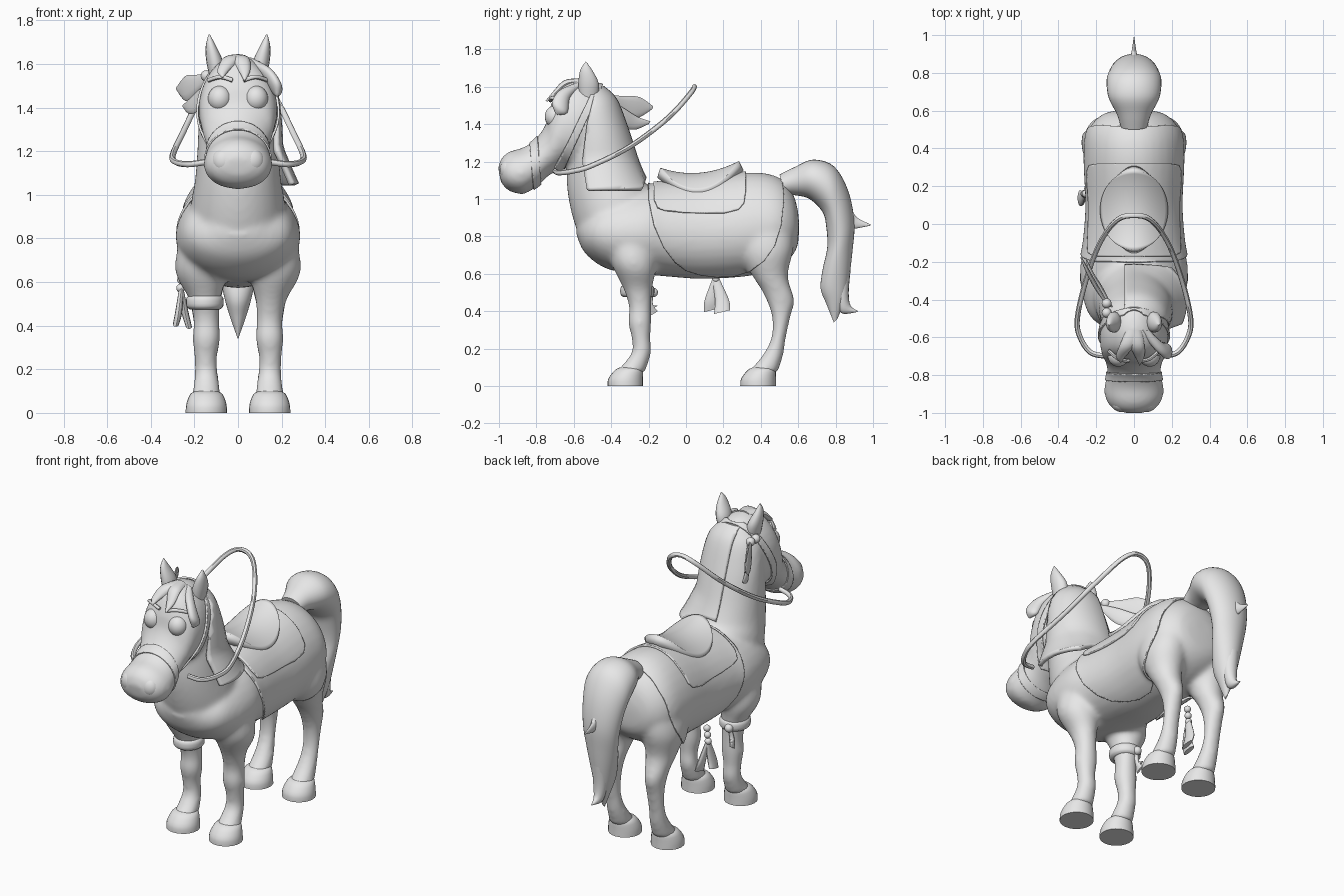
import bpy, bmesh, math
from mathutils import Vector

GREY = bpy.data.materials.new("light_grey")
GREY.diffuse_color = (0.8, 0.8, 0.8, 1)


def select(ob):
    bpy.ops.object.select_all(action='DESELECT')
    ob.select_set(True)
    bpy.context.view_layer.objects.active = ob


def finish(ob, thick=0):
    select(ob)
    ob.data.materials.clear()
    ob.data.materials.append(GREY)
    if thick:
        m = ob.modifiers.new("thickness", 'SOLIDIFY')
        m.thickness = thick
    bpy.ops.object.shade_smooth_by_angle(angle=math.radians(45))
    return ob


def add(name, bm, thick=0):
    me = bpy.data.meshes.new(name)
    bm.to_mesh(me)
    bm.free()
    ob = bpy.data.objects.new(name, me)
    bpy.context.collection.objects.link(ob)
    return finish(ob, thick)


def spline(keys, n):
    """Smooth interpolation through tuples of numbers."""
    out, k = [], [keys[0]] + list(keys) + [keys[-1]]
    for i in range(1, len(k) - 2):
        for s in range(n):
            t = s / n
            out.append([b + 0.5 * t * (c - a + t * (2*a - 5*b + 4*c - d + t * (3*(b - c) + d - a)))
                        for a, b, c, d in zip(*k[i - 1:i + 3])])
    return out + [list(keys[-1])]


def loft(keys, n=5, seg=32, off=0, egg=0, flip=1):
    """Keys: (y, z of one edge, y, z of the opposite edge, half width, centre x)."""
    bm = bmesh.new()
    rings = []
    for ya, za, yb, zb, w, x in spline([tuple(k) + (0,) * (6 - len(k)) for k in keys], n):
        c, h = Vector((0, (ya + yb) / 2, (za + zb) / 2)), Vector((0, (ya - yb) / 2, (za - zb) / 2))
        h *= 1 + off / max(h.length, 0.02)
        w = max(w, 0.002) + off
        ring = []
        for i in range(seg):
            a = 2 * math.pi * i / seg
            p = c + h * math.sin(a)
            p.x = flip * (x + w * math.cos(a) * (1 - egg * math.sin(a)))
            ring.append(bm.verts.new(p))
        rings.append(ring)
    for r, q in zip(rings, rings[1:]):
        for i in range(seg):
            j = (i + 1) % seg
            bm.faces.new((r[i], r[j], q[j], q[i]))
    bm.faces.new(rings[0])
    bm.faces.new(rings[-1])
    bmesh.ops.recalc_face_normals(bm, faces=bm.faces)
    return bm


def patch(bm, outline, min_x=None):
    """Trim a shell to a convex counter-clockwise side outline of (y, z)."""
    cuts = [((0, *p), (0, q[1] - p[1], p[0] - q[0])) for p, q in zip(outline, outline[1:] + outline[:1])]
    if min_x is not None:
        cuts.append(((min_x, 0, 0), (-1, 0, 0)))
    for co, no in cuts:
        bmesh.ops.bisect_plane(bm, geom=bm.verts[:] + bm.edges[:] + bm.faces[:],
                               plane_co=co, plane_no=no, clear_outer=True)
    return bm


def ball(name, loc, r):
    bm = bmesh.new()
    bmesh.ops.create_uvsphere(bm, u_segments=24, v_segments=16, radius=1)
    for v in bm.verts:
        v.co = Vector(loc) + Vector([a * b for a, b in zip(v.co, r)])
    return add(name, bm)


def tube(name, pts, r):
    cu = bpy.data.curves.new(name, 'CURVE')
    cu.dimensions = '3D'
    cu.bevel_depth, cu.bevel_resolution, cu.use_fill_caps = r, 2, True
    path = spline(pts, 6)
    sp = cu.splines.new('POLY')
    sp.points.add(len(path) - 1)
    for p, q in zip(sp.points, path):
        p.co = (*q, 1)
    ob = bpy.data.objects.new(name, cu)
    bpy.context.collection.objects.link(ob)
    select(ob)
    bpy.ops.object.convert(target='MESH')
    return finish(bpy.context.object)


# Trunk, neck, head and legs, fused into one smooth skin
BODY = [(.60, .93, .605, .86, .06), (.57, 1.03, .59, .73, .165), (.49, 1.105, .50, .64, .24),
        (.35, 1.13, .35, .59, .255), (.1, 1.095, .1, .572, .245), (-.1, 1.08, -.1, .585, .26),
        (-.22, 1.065, -.25, .60, .285), (-.35, 1.05, -.42, .625, .27), (-.45, 1.0, -.54, .71, .22),
        (-.53, .93, -.59, .82, .1)]
NECK = [(-.53, .70, -.2, .85, .22), (-.60, .88, -.18, 1.03, .215), (-.635, 1.05, -.22, 1.09, .197),
        (-.635, 1.2, -.27, 1.2, .187), (-.62, 1.35, -.33, 1.38, .177), (-.62, 1.48, -.39, 1.53, .15),
        (-.58, 1.58, -.46, 1.6, .08)]
HEAD = [(-.40, 1.52, -.42, 1.40, .06), (-.44, 1.6, -.47, 1.25, .14), (-.55, 1.64, -.58, 1.17, .178),
        (-.66, 1.61, -.64, 1.18, .178), (-.72, 1.51, -.69, 1.15, .165), (-.745, 1.41, -.74, 1.12, .147),
        (-.80, 1.325, -.79, 1.07, .143), (-.87, 1.275, -.83, 1.045, .155), (-.94, 1.255, -.875, 1.025, .155),
        (-.985, 1.22, -.95, 1.045, .125), (-1.005, 1.17, -.99, 1.09, .06)]
FRONT_LEG = [(-.42, .82, -.16, .82, .10, .165), (-.40, .66, -.16, .64, .118, .17), (-.335, .52, -.18, .52, .072, .152),
             (-.305, .42, -.185, .42, .06, .145), (-.31, .34, -.185, .34, .064, .145),
             (-.29, .25, -.19, .25, .052, .148), (-.295, .17, -.185, .18, .054, .145), (-.38, .07, -.22, .07, .068, .145)]
HIND_LEG = [(.25, .85, .56, .9, .1, .14), (.29, .7, .575, .74, .118, .15), (.36, .58, .545, .59, .088, .15),
            (.41, .50, .58, .46, .064, .15), (.455, .39, .56, .375, .054, .148), (.46, .28, .535, .26, .049, .148),
            (.42, .18, .52, .165, .054, .145), (.33, .07, .49, .07, .068, .145)]
SIDES = (("left", 1), ("right", -1))
parts = [add("horse_body", loft(BODY, egg=.1)), add("neck", loft(NECK)), add("head", loft(HEAD, egg=.07))]
for side, f in SIDES:
    parts += [add(side + "_front_leg", loft(FRONT_LEG, seg=24, flip=f)),
              add(side + "_hind_leg", loft(HIND_LEG, seg=24, flip=f))]
select(parts[0])
for p in parts:
    p.select_set(True)
bpy.ops.object.join()
body = bpy.context.object
m = body.modifiers.new("fuse", 'REMESH')
m.mode, m.voxel_size = 'VOXEL', .013
m = body.modifiers.new("blend", 'SMOOTH')
m.factor, m.iterations = .5, 14
select(body)
bpy.ops.object.convert(target='MESH')
finish(body)


def skin(off):
    """Copy of the body surface pushed outwards."""
    bm = bmesh.new()
    bm.from_mesh(body.data)
    bm.normal_update()
    for v, n in [(v, v.normal.copy()) for v in bm.verts]:
        v.co += n * off
    return bm


# Hooves, ears, eyes, brows and nostrils, one per side
for side, f in SIDES:
    for part, y in (("front", -.42), ("hind", .29)):
        add(f"{side}_{part}_hoof", loft([(y, 0, y + .19, 0, .095, .145), (y + .005, .04, y + .19, .04, .092, .145),
                                         (y + .04, .085, y + .19, .085, .075, .145),
                                         (y + .07, .10, y + .18, .10, .05, .145)], 3, 24, flip=f))
    add(side + "_ear", loft([(-.57, 1.54, -.47, 1.54, .035, .095), (-.575, 1.62, -.465, 1.61, .038, .108),
                             (-.565, 1.69, -.49, 1.67, .024, .124), (-.535, 1.735, -.53, 1.73, .004, .132)],
                            seg=16, flip=f))
    ball(side + "_eye", (f * .083, -.70, 1.44), (.055, .055, .06))
    tube(side + "_brow", [(f * .025, -.725, 1.525), (f * .08, -.715, 1.54), (f * .135, -.67, 1.525)], .01)
    ball(side + "_nostril", (f * .063, -.95, 1.155), (.058, .046, .06))

# Tail with curled tips
TAIL = [(.50, 1.13, .53, 1.02, .07), (.58, 1.17, .58, 1.02, .09), (.68, 1.21, .66, 1.0, .135),
        (.79, 1.175, .73, .93, .145), (.865, 1.05, .75, .85, .13), (.90, .88, .755, .74, .11),
        (.89, .72, .73, .62, .09), (.87, .56, .72, .52, .065), (.85, .46, .75, .44, .04), (.81, .36, .79, .34, .004)]
add("tail", loft(TAIL))
add("tail_tip", loft([(.88, .62, .78, .58, .05), (.87, .5, .80, .47, .04), (.88, .43, .83, .39, .025),
                      (.92, .40, .915, .395, .003)], seg=16))
add("tail_curl", loft([(.87, 1.0, .80, .9, .06), (.905, .91, .86, .84, .02), (.99, .862, .985, .857, .002)], seg=16))

# Mane draped to one side, flared at the tip
mane = patch(loft(NECK, off=.022), [(-.40, 1.64), (-.48, 1.6), (-.53, 1.4), (-.555, 1.2), (-.53, 1.05),
                                    (-.23, 1.06), (-.18, 1.2)], -.05)
for v in mane.verts:
    if v.co.x > .08:
        v.co.x += .06 * max(0, 1.22 - v.co.z) / .17
add("mane", mane, .025)

# Forelock strands curling over the brow
for x, y, z in ((-.07, -.735, 1.54), (.03, -.75, 1.525)):
    add("forelock", loft([(-.56, 1.645, -.56, 1.61, .04, 0), (-.65, 1.635, -.63, 1.60, .04, x / 2),
                          (-.71, 1.575, -.69, 1.555, .025, x), (y, z, y + .01, z - .005, .003, x)], seg=12))
add("forelock_curl", loft([(-.56, 1.63, -.56, 1.59, .03, .05), (-.67, 1.585, -.62, 1.54, .03, .13),
                           (-.715, 1.52, -.635, 1.46, .028, .175), (-.70, 1.46, -.69, 1.45, .006, .18)], seg=16))

# Blanket and saddle pad following the body
add("blanket", patch(skin(.012), [
    (.5, 1.3), (-.2, 1.3), (-.2, 1.0), (-.17, .86), (-.12, .74), (-.06, .66), (.0, .615), (.08, .59), (.16, .58),
    (.26, .585), (.34, .61), (.42, .67), (.475, .75), (.51, .86), (.525, 1.0)]), .01)
add("saddle_pad", patch(skin(.022), [
    (.32, 1.3), (-.18, 1.3), (-.17, 1.0), (-.15, .955), (-.11, .94), (0, .928), (.2, .925), (.28, .945),
    (.31, .98), (.32, 1.05)]), .012)

# Saddle seat: a dished oval with raised ends and drooping flanks
bm = bmesh.new()
bmesh.ops.create_grid(bm, x_segments=24, y_segments=24, size=1)
for v in bm.verts:
    a, b = v.co.x, v.co.y
    u, w = a * math.sqrt(1 - b * b / 2), b * math.sqrt(1 - a * a / 2)
    v.co = (.18 * u, .073 + .21 * w, 1.14 + .045 * w * w + .018 * w - .095 * u * u)
add("saddle_seat", bm, .055)

# Bridle straps and reins
add("cheek_strap", patch(skin(.012), [(-.44, 1.62), (-.48, 1.62), (-.70, 1.16), (-.66, 1.14)]), .01)
add("noseband", patch(skin(.007), [(-.80, 1.37), (-.84, 1.33), (-.81, 1.02), (-.77, 1.04)]), .007)
half = [(.15, -.70, 1.15), (.23, -.68, 1.14), (.285, -.60, 1.15), (.30, -.50, 1.18), (.255, -.30, 1.28),
        (.18, -.10, 1.43), (.09, .02, 1.56)]
tube("reins", half + [(0, .045, 1.60)] + [(-x, y, z) for x, y, z in reversed(half)], .014)

# Feathers and beads beside the ear
add("upper_feather", loft([(-.44, 1.56, -.44, 1.53, .008, -.13), (-.34, 1.55, -.36, 1.47, .012, -.19),
                           (-.25, 1.545, -.27, 1.43, .012, -.24), (-.175, 1.495, -.18, 1.48, .004, -.28)], seg=12))
add("lower_feather", loft([(-.44, 1.54, -.44, 1.51, .008, -.12), (-.34, 1.49, -.36, 1.40, .012, -.17),
                           (-.26, 1.44, -.28, 1.37, .012, -.22), (-.19, 1.415, -.20, 1.40, .004, -.25)], seg=12))
for y in (-.47, -.42):
    ball("feather_bead", (-.145, y, 1.545), (.026, .026, .026))

# Garter with a knot and ties on one front leg
add("garter", loft([(-.335, .475, -.185, .475, .07, -.152), (-.35, .49, -.17, .49, .085, -.152),
                    (-.35, .525, -.17, .525, .085, -.152), (-.335, .54, -.185, .54, .07, -.152)], 3, 24))
ball("garter_knot", (-.17, -.175, .50), (.025, .025, .025))
for z in (.40, .37):
    add("garter_tie", loft([(-.17, .51, -.19, .49, .012, -.17), (-.14 - z / 10, .44, -.20, .44, .014, -.18),
                            (-.15, z + .03, -.20, z, .006, -.19)], seg=10))

# Hanging tassel feathers with beads
for k, z in enumerate((.65, .61, .572)):
    ball("tassel_bead", (-.255 - .004 * k, .16, z), (.02, .02, .02))
for x, y, z in ((-.285, .135, .385), (-.225, .19, .375)):
    add("tassel", loft([(.14, .57, .18, .57, .01, -.26), (y - .035, .46, y + .04, .46, .016, (x - .26) / 2),
                        (y - .04, z + .01, y + .045, z + .03, .014, x)], seg=12))
